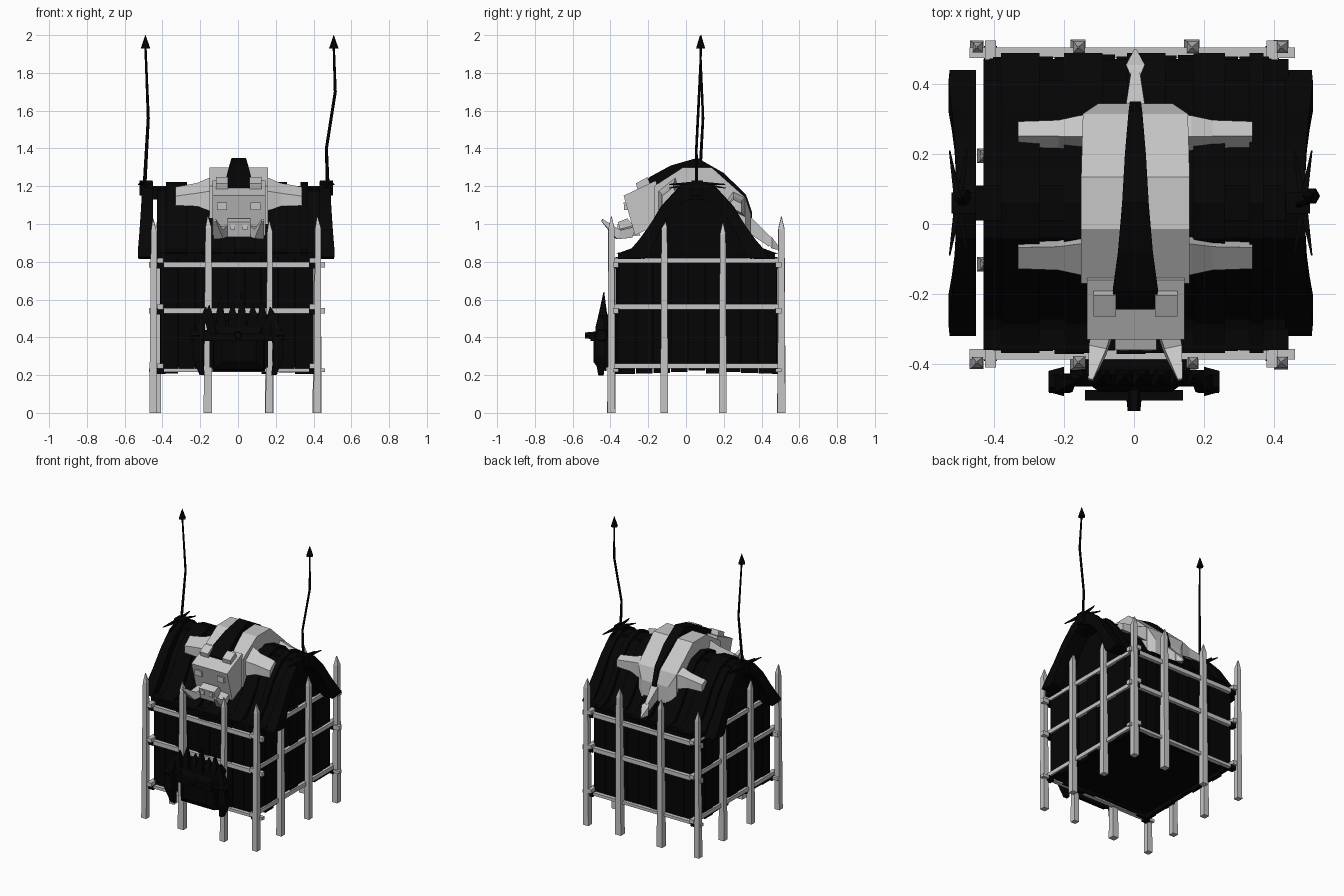
import bpy, bmesh, math, random
from mathutils import Vector

random.seed(4)
cube = bpy.data.objects.get("Cube")
if cube:
    bpy.data.objects.remove(cube)


def material(name, v):
    m = bpy.data.materials.new(name)
    m.use_nodes = True
    m.diffuse_color = (v, v, v, 1)
    m.node_tree.nodes["Principled BSDF"].inputs["Base Color"].default_value = (v, v, v, 1)
    return m


BLACK = material("charred black", 0.0015)
HIDE = material("pale hide", 0.57)
WOOD = material("pale wood", 0.56)


def loft(name, rings, mat):
    """Skin a list of equal-length point rings and cap both ends."""
    bm = bmesh.new()
    rows = [[bm.verts.new(p) for p in ring] for ring in rings]
    n = len(rows[0])
    for a, b in zip(rows, rows[1:]):
        for i in range(n):
            j = (i + 1) % n
            bm.faces.new((a[i], a[j], b[j], b[i]))
    bm.faces.new(rows[0][::-1])
    bm.faces.new(rows[-1])
    bmesh.ops.recalc_face_normals(bm, faces=bm.faces)
    me = bpy.data.meshes.new(name)
    bm.to_mesh(me)
    bm.free()
    me.materials.append(mat)
    ob = bpy.data.objects.new(name, me)
    bpy.context.collection.objects.link(ob)


def prism(name, profile, x0, x1, mat):
    """Extrude a (y, z) profile along x."""
    loft(name, [[(x, y, z) for y, z in profile] for x in (x0, x1)], mat)


def box(name, x0, x1, y0, y1, z0, z1, mat):
    prism(name, [(y0, z0), (y1, z0), (y1, z1), (y0, z1)], x0, x1, mat)


def rod(name, pts, radii, mat, sides=4):
    """Faceted bar through the points, with a radius at each."""
    pts = [Vector(p) for p in pts]
    d = (pts[-1] - pts[0]).normalized()
    u = d.cross(Vector((1, 0, 0)) if abs(d.x) < 0.7 else Vector((0, 1, 0))).normalized()
    v = d.cross(u)
    ang = [2 * math.pi * (i + 0.5) / sides for i in range(sides)]
    loft(name, [[p + (u * math.cos(a) + v * math.sin(a)) * r for a in ang]
                for p, r in zip(pts, radii)], mat)


def slab(name, stations, mat):
    """Strip running along y: stations of (y, half width, bottom, top)."""
    cx = 0.004
    loft(name, [[(cx - w, y, b), (cx + w, y, b), (cx + w, y, t), (cx - w, y, t)]
                for y, w, b, t in stations], mat)


# Plank walls round a solid core
X0, X1, Y0, Y1 = -0.405, 0.388, -0.36, 0.475
box("hut_core", X0 + .01, X1 - .01, Y0 + .01, Y1 - .01, 0.24, 0.84, BLACK)
N = 9
for i in range(N):
    for k, wall in enumerate(("front", "back", "right", "left")):
        lo = 0.212 + random.uniform(-0.008, 0.016)
        out = random.uniform(0.0, 0.014)
        a, b = (X0, X1) if k < 2 else (Y0, Y1)
        s, e = a + (b - a) * i / N + .002, a + (b - a) * (i + 1) / N - .002
        edge = (Y0, Y1, X0, X1)[k]
        sign = (-1, 1)[k % 2]
        p, q = sorted((edge - sign * 0.02, edge + sign * out))
        dims = (s, e, p, q) if k < 2 else (p, q, s, e)
        box(wall + "_plank", *dims, lo, 0.825, BLACK)

# Sharpened stakes round the hut
ys = (-0.395, -0.115, 0.195, 0.505)
spots = [(x, y) for x in (-0.45, -0.16, 0.165, 0.42) for y in (ys[0], ys[3])]
spots += [(x, y) for x in (-0.428, 0.415) for y in ys[1:3]]
for x, y in spots:
    r = random.uniform(0.027, 0.032)
    h = random.uniform(1.005, 1.04)
    rod("stake", [(x, y, 0), (x + .004, y, h - 0.06), (x, y, h)], [r, r * 0.75, 0.003], WOOD)

# Horizontal rails with dark lashings at the corners
for z, t in ((0.226, 0.01), (0.54, 0.015), (0.785, 0.015)):
    for y in (-0.372, 0.49):
        box("long_rail", -0.47, 0.46, y - .015, y + .015, z - t, z + t, WOOD)
    for x in (-0.41, 0.395):
        box("side_rail", x - .016, x + .016, -0.41, 0.525, z + .008, z + .036, WOOD)
        for y in (-0.372, 0.49):
            box("lashing", x - .019, x + .019, y - .019, y + .019, z - .02, z + .012, BLACK)

# Bell-shaped roof: solid panels, with hollow overhangs at the ends
BELL = [(0, 1.2), (0.1, 1.17), (0.19, 1.07), (0.265, 0.94), (0.34, 0.85), (0.42, 0.82)]
CY = 0.06


def arch(grow, lift):
    half = [(y * grow, max(z + lift, 0.815)) for y, z in BELL]
    return [(CY - y, z) for y, z in half[::-1]] + [(CY + y, z) for y, z in half[1:]]


edges = [-0.38, -0.27, -0.2, -0.09, -0.02, 0.09, 0.17, 0.26, 0.33, 0.37]
for i, (a, b) in enumerate(zip(edges, edges[1:])):
    prism("roof_panel", arch(0.98, 0.0) if i % 2 else arch(1.02, 0.022), a, b, BLACK)
for a, b in ((-0.43, -0.38), (0.37, 0.442)):
    prism("roof_overhang", arch(0.98, 0.0) + arch(0.88, -0.05)[::-1], a, b, BLACK)
box("ridge_beam", -0.47, 0.46, CY - .05, CY + .05, 1.13, 1.2, BLACK)
for y in (-0.33, 0.44):
    box("eave_beam", -0.43, 0.442, y - .03, y + .03, 0.815, 0.85, BLACK)

# Curved gable horns: outer y and z, inner y and z, outward half width
HORN = [(0, 1.225, 0, 1.15, .025), (.1, 1.185, .08, 1.11, .022), (.19, 1.09, .15, 1.04, .026),
        (.27, .97, .21, .94, .034), (.35, .86, .26, .83, .043), (.38, .825, .28, .815, .04)]
for s, cx in ((-1, -0.487), (1, 0.468)):
    for d in (-1, 1):
        loft("gable_horn", [[(cx - s * .036, CY + d * yo, zo), (cx + s * w, CY + d * yo, zo),
                             (cx + s * w, CY + d * yi, zi), (cx - s * .036, CY + d * yi, zi)]
                            for yo, zo, yi, zi, w in HORN], BLACK)
        rod("crossed_spike", [(cx + s * (.015 + d * .025), CY - .15, 1.2 + d * .01), (cx + s * .015, CY, 1.215),
                              (cx + s * (.015 - d * .025), CY + .15, 1.2 - d * .01)], [.003, .016, .003], BLACK)
    box("gable_knob", cx - .035, cx + .035, CY - .03, CY + .03, 1.15, 1.23, BLACK)

# Bent poles with pointed tips
for path in ([(-0.495, 0.07, 1.2), (-0.475, 0.09, 1.56), (-0.49, 0.075, 1.94)],
             [(0.475, 0.055, 1.2), (0.468, 0.055, 1.4), (0.515, 0.07, 1.7), (0.507, 0.08, 1.94)]):
    rod("bent_pole", path, [0.01] + [0.008] * (len(path) - 2) + [0.006], BLACK, 6)
    x, y, z = path[-1]
    rod("pole_tip", [(x, y, z - .01), (x, y, z + .06)], [0.025, 0.001], BLACK, 6)

# Beast hide draped over the ridge
slab("hide_body", [(-0.17, .155, 1.0, 1.2), (-0.015, .155, 1.12, 1.3), (0.135, .155, 1.12, 1.3),
                   (0.315, .15, 0.97, 1.14), (0.345, .105, 0.93, 1.05)], HIDE)
slab("hide_tail", [(0.32, .03, 0.96, 1.06), (0.44, .012, 0.88, 0.94)], HIDE)
slab("tail_spade", [(0.42, .012, .91, .95), (0.455, .027, .87, .93), (0.5, .003, .86, .87)], HIDE)
slab("back_crest", [(-0.245, .055, 1.14, 1.2), (-0.19, .065, 1.15, 1.25), (-0.08, .05, 1.22, 1.31),
                    (0.06, .038, 1.26, 1.35), (0.2, .03, 1.2, 1.27), (0.318, .02, 1.06, 1.155),
                    (0.35, .016, 1.0, 1.06)], BLACK)

# Splayed legs: centre y and z, slope along y, extent of the top face
for name, yc, zr, k, t0, t1 in (("hide_fore_leg", -0.09, 1.17, 0.8, -1, 0.6),
                                ("hide_hind_leg", 0.255, 1.12, -0.5, -0.1, 1)):
    for s in (-1, 1):
        rings = []
        for x, w, h in ((0.12, .06, .05), (0.16, .055, .05), (0.22, .042, .035), (0.335, .038, .025)):
            z = zr - 0.08 * (x - 0.12)
            rings.append([(0.004 + s * x, yc + w * t, z + side * h + k * w * t)
                          for t, side in ((-1, -1), (1, -1), (t1, 1), (t0, 1))])
        loft(name, rings, HIDE)

# Head with tilted ears, eyes, snout and tusks
prism("hide_head", [(-0.33, 1.15), (-0.16, 1.23), (-0.1, 1.02), (-0.27, 0.94)], -0.135, 0.145, HIDE)
prism("snout", [(-0.31, 1.03), (-0.36, 1.01), (-0.34, 0.93), (-0.24, 0.94)], -0.055, 0.065, HIDE)
for s in (-1, 1):
    c = 0.004 + s * 0.088
    prism("ear", [(-0.25, 1.16), (-0.265, 1.215), (-0.205, 1.248), (-0.18, 1.19)], c - .032, c + .032, HIDE)
    prism("eye", [(-0.33, 1.115), (-0.328, 1.075), (-0.31, 1.075), (-0.31, 1.115)], c - .026, c + .026, HIDE)
    box("nostril", 0.005 + s * .033 - .013, 0.005 + s * .033 + .013, -0.362, -0.34, .97, 1.0, HIDE)
    rod("tusk", [(c, -0.28, 0.96), (c + s * .02, -0.36, 0.945), (c + s * .04, -0.445, 1.02)],
        [0.045, 0.036, 0.01], HIDE)

# Dark trophy hung on the front wall
box("trophy_bar", -0.21, 0.21, -0.465, -0.43, 0.38, 0.44, BLACK)
box("trophy_plate", -0.15, 0.16, -0.43, -0.37, 0.24, 0.52, BLACK)
slab("trophy_mask", [(-0.49, .09, .27, .4), (-0.46, .13, .23, .46), (-0.42, .14, .22, .5)], BLACK)
rod("trophy_peg", [(0, -0.42, 0.41), (0, -0.535, 0.41)], [0.03, 0.018], BLACK, 6)
box("trophy_brow", -0.14, 0.14, -0.505, -0.475, 0.38, 0.42, BLACK)
for x, top in ((-0.16, 0.57), (-0.095, 0.62), (-0.03, 0.58), (0.02, 0.64), (0.08, 0.58), (0.13, 0.61), (0.18, 0.56)):
    rod("trophy_spike", [(x * .8, -0.44, 0.4), (x, -0.44, 0.52), (x * .95, -0.435, top)],
        [0.034, 0.032, 0.003], BLACK)
for s in (-1, 1):
    rod("trophy_claw", [(s * .17, -0.45, .56), (s * .2, -0.455, .45), (s * .215, -0.455, .3), (s * .19, -0.45, .2)],
        [0.005, 0.035, 0.04, 0.02], BLACK)
    rod("trophy_end", [(s * .2, -0.45, .41), (s * .245, -0.45, .41)], [0.042, 0.03], BLACK, 6)
